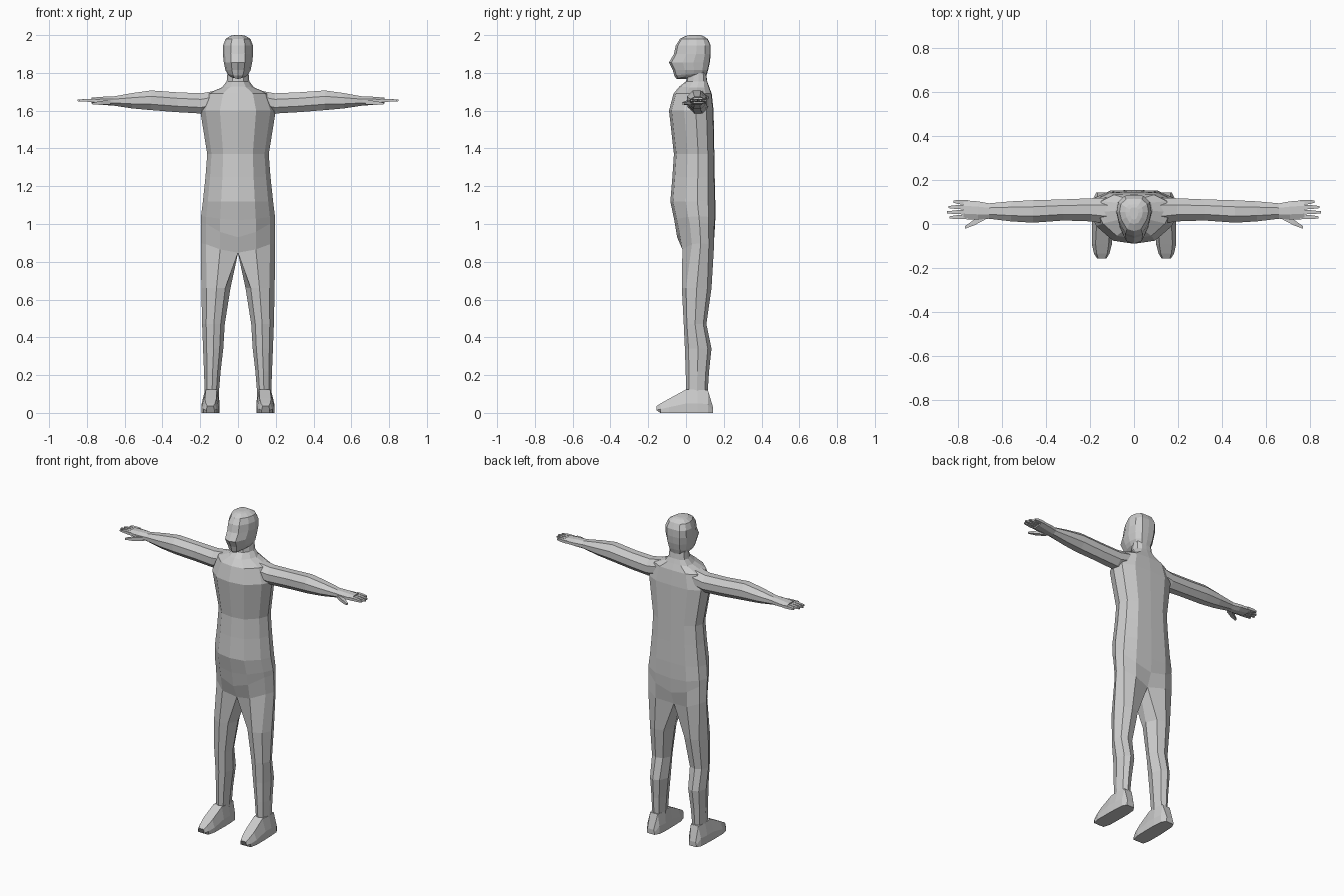
import bpy, bmesh
from mathutils import Vector

if "Cube" in bpy.data.objects:
    bpy.data.objects.remove(bpy.data.objects["Cube"])

skin = bpy.data.materials.new("plain grey")
skin.diffuse_color = (0.6, 0.6, 0.6, 1)
skin.use_nodes = True
skin.node_tree.nodes["Principled BSDF"].inputs["Base Color"].default_value = skin.diffuse_color


def loft(bm, rings, closed=True, cap_start=False, cap_end=False):
    """Bridge rings of equal point count; optionally cap the ends."""
    vs = [[bm.verts.new(p) for p in r] for r in rings]
    n = len(vs[0])
    for a, b in zip(vs, vs[1:]):
        for i in range(n if closed else n - 1):
            j = (i + 1) % n
            bm.faces.new((a[i], a[j], b[j], b[i]))
    if cap_start:
        bm.faces.new(vs[0])
    if cap_end:
        bm.faces.new(vs[-1])
    return vs


def finish(name, bm):
    """Mirror the half across x, weld the seam and make the object."""
    geom = bm.verts[:] + bm.edges[:] + bm.faces[:]
    bmesh.ops.mirror(bm, geom=geom, axis='X', merge_dist=0.0002)
    bmesh.ops.remove_doubles(bm, verts=bm.verts[:], dist=0.0003)
    bmesh.ops.recalc_face_normals(bm, faces=bm.faces[:])
    me = bpy.data.meshes.new(name)
    bm.to_mesh(me)
    bm.free()
    me.materials.append(skin)
    bpy.context.collection.objects.link(bpy.data.objects.new(name, me))


def half_ring(z, front, back, w, lift=0.0):
    """Front centre, round the side, to back centre."""
    d = back - front
    fx = (0, .48, .86, 1, .9, .55, 0)
    fy = (0, .06, .34, .60, .84, .985, 1)
    fz = (0, .35, .9, 1, .9, .35, 0)
    return [(w * x, front + d * y, z + lift * k) for x, y, k in zip(fx, fy, fz)]


def leg_ring(z, front, back, xi, xo):
    """Closed ring whose last point is the inner side of the leg."""
    d, w = back - front, xo - xi
    fx = (.18, .48, .82, 1, .85, .55, .2, 0)
    fy = (.12, 0, .14, .5, .86, 1, .9, .5)
    return [(xi + w * x, front + d * y, z) for x, y in zip(fx, fy)]


# torso and neck, from the neck down to the crotch
bm = bmesh.new()
torso = [half_ring(*r) for r in (
    (1.81, .01, .105, .055), (1.755, .0, .112, .06), (1.728, -.035, .122, .085, -.005),
    (1.69, -.066, .136, .165), (1.60, -.09, .146, .2), (1.37, -.064, .15, .163),
    (1.25, -.072, .152, .172), (1.12, -.083, .155, .186), (1.02, -.062, .155, .196, .02),
    (.93, -.047, .15, .197, .08))]
crotch = half_ring(.848, -.03, .15, .197, .05)
crotch[0], crotch[6] = (0, -.012, .848), (0, .12, .848)
torso.append(crotch)
loft(bm, torso, closed=False)

# legs continue from the crotch ring
legs = [crotch + [(0, .055, .845)]]
legs += [leg_ring(*r) for r in (
    (.66, -.022, .135, .04, .194), (.47, -.012, .108, .07, .19), (.34, -.006, .135, .078, .185),
    (.22, -.002, .122, .092, .18), (.10, .002, .114, .102, .176))]
loft(bm, legs, cap_end=True)
finish("body", bm)

# feet, from heel to toe
bm = bmesh.new()
feet = []
for y, top, x0, x1, t0, t1 in (
        (.143, .03, .12, .172, .125, .167), (.116, .12, .103, .186, .115, .167),
        (.06, .122, .098, .19, .103, .175), (.0, .124, .098, .192, .112, .17),
        (-.09, .075, .1, .192, .115, .175), (-.135, .05, .112, .182, .122, .17),
        (-.156, .036, .125, .168, .13, .163)):
    toe = .02 if y < -.15 else 0
    feet.append([(x0, y + toe, 0), (x0, y, top * .4), (t0, y, top),
                 (t1, y, top), (x1, y, top * .4), (x1, y + toe, 0)])
loft(bm, feet, cap_start=True, cap_end=True)
finish("feet", bm)

# head
bm = bmesh.new()
head = [half_ring(*r) for r in (
    (1.768, -.05, .095, .04, .012), (1.785, -.062, .108, .055, .008), (1.815, -.07, .117, .067),
    (1.855, -.09, .126, .075), (1.90, -.064, .131, .08), (1.945, -.054, .131, .079),
    (1.98, -.032, .115, .066), (1.996, .0, .09, .04), (2.0, .02, .075, .02))]
loft(bm, head, closed=False, cap_start=True, cap_end=True)
# drop the inner cap edge faces onto the centre line cleanly
finish("head", bm)


def arm_ring(x, y0, y1, z0, z1):
    """Eight-sided section across the arm."""
    cy, cz, ry, rz = (y0 + y1) / 2, (z0 + z1) / 2, (y1 - y0) / 2, (z1 - z0) / 2
    pts = ((1, .4), (.42, 1), (-.42, 1), (-1, .4), (-1, -.4), (-.42, -1), (.42, -1), (1, -.4))
    return [(x, cy + ry * a, cz + rz * b) for a, b in pts]


# arms and palms
bm = bmesh.new()
loft(bm, [arm_ring(*r) for r in (
    (.12, .0, .12, 1.60, 1.705), (.195, .012, .117, 1.585, 1.692), (.32, .016, .112, 1.592, 1.697),
    (.46, .006, .108, 1.603, 1.707), (.56, .012, .103, 1.612, 1.693), (.66, .024, .094, 1.627, 1.675),
    (.71, .02, .103, 1.63, 1.674), (.775, .022, .108, 1.638, 1.669))],
    cap_start=True, cap_end=True)
finish("arms", bm)


def finger(bm, points):
    """Tapered four-sided finger through (x, y, z, radius) points."""
    rings = []
    for x, y, z, r in points:
        c = Vector((x, y, z))
        rings.append([c + Vector(o) for o in ((0, r, r * .8), (0, -r, r * .8),
                                              (0, -r, -r * .8), (0, r, -r * .8))])
    loft(bm, rings, cap_start=True, cap_end=True)


# fingers and thumbs
bm = bmesh.new()
for y, ytip, tip in ((.033, .03, .84), (.055, .053, .85), (.077, .077, .843), (.098, .102, .822)):
    finger(bm, [(.755, y, 1.654, .011), (.80, (y + ytip) / 2, 1.655, .0095),
                (tip, ytip, 1.654, .005)])
finger(bm, [(.675, .035, 1.645, .014), (.725, .008, 1.641, .013), (.77, -.016, 1.638, .006)])
finish("fingers", bm)
